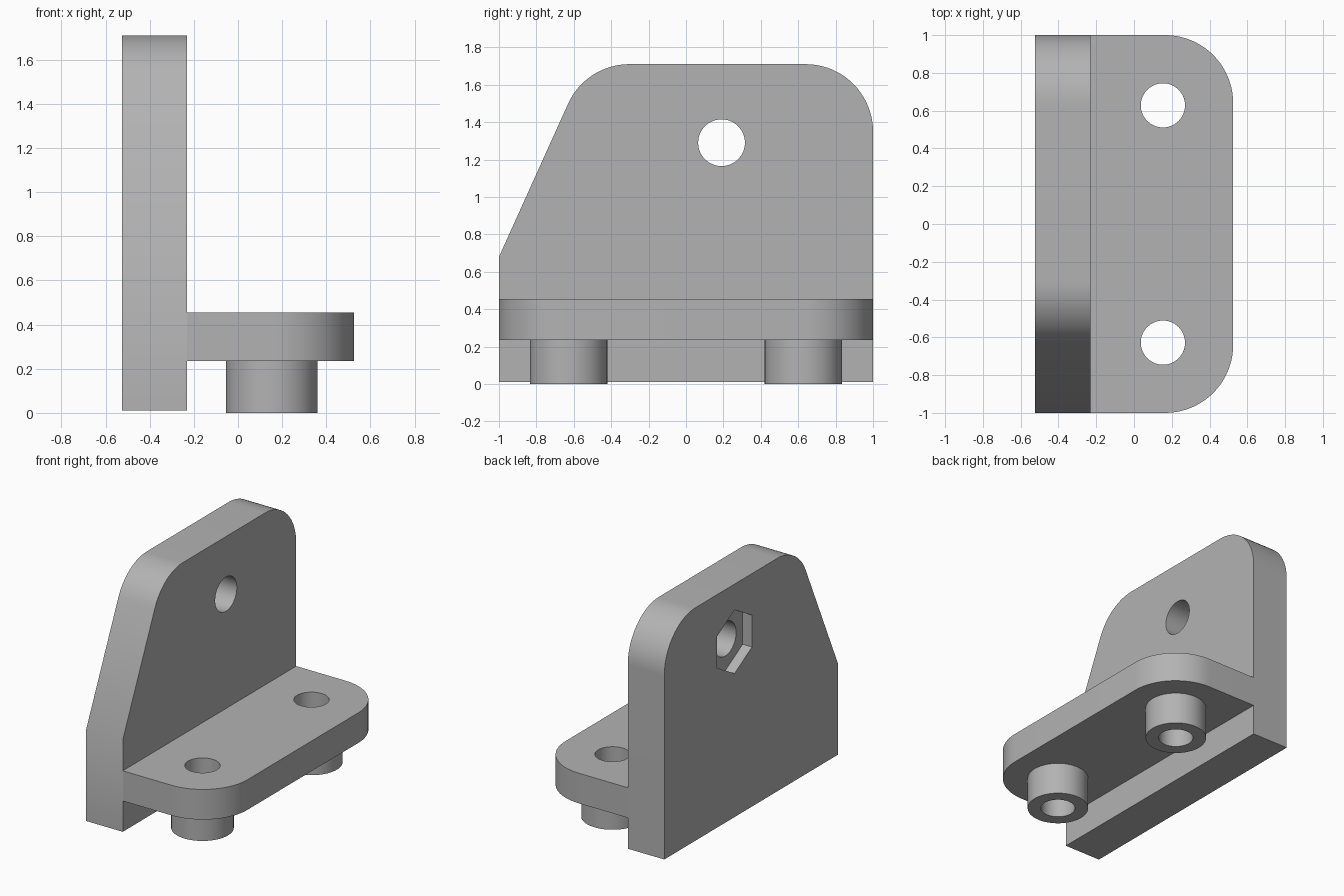
import bpy, bmesh
from math import pi, tau, cos, sin
from mathutils import Vector, Matrix

cube = bpy.data.objects.get("Cube")
if cube:
    bpy.data.objects.remove(cube, do_unlink=True)

grey = bpy.data.materials.new("light grey")
grey.use_nodes = True
colour = (0.45, 0.45, 0.45, 1)
grey.diffuse_color = colour
grey.node_tree.nodes["Principled BSDF"].inputs["Base Color"].default_value = colour

CORNER = 0.36


def rounded(points, steps=20):
    """Outline from (u, v, radius) corners, with each nonzero radius turned into an arc."""
    out = []
    for i, (u, v, r) in enumerate(points):
        p = Vector((u, v))
        if not r:
            out.append(p)
            continue
        a = (Vector(points[i - 1][:2]) - p).normalized()
        b = (Vector(points[(i + 1) % len(points)][:2]) - p).normalized()
        half = a.angle(b) / 2
        centre = p + (a + b).normalized() * (r / sin(half))
        start = p + a * (r * cos(half) / sin(half)) - centre
        sweep = start.angle_signed(p + b * (r * cos(half) / sin(half)) - centre)
        for k in range(steps + 1):
            t = -sweep * k / steps
            out.append(centre + Matrix.Rotation(t, 2) @ start)
    return out


def ring(u, v, r, n=64, turn=0.0):
    return [Vector((u + r * cos(turn + tau * k / n), v + r * sin(turn + tau * k / n)))
            for k in range(n)]


def prism(name, outline, low, high, axis):
    """Extrude an outline along x (outline in y, z) or z (outline in x, y)."""
    bm = bmesh.new()
    place = (lambda p: (low, p.x, p.y)) if axis == "x" else (lambda p: (p.x, p.y, low))
    face = bm.faces.new([bm.verts.new(place(p)) for p in outline])
    move = Vector((high - low, 0, 0)) if axis == "x" else Vector((0, 0, high - low))
    top = bmesh.ops.extrude_face_region(bm, geom=[face])["geom"]
    bmesh.ops.translate(bm, vec=move, verts=[g for g in top if isinstance(g, bmesh.types.BMVert)])
    bmesh.ops.recalc_face_normals(bm, faces=bm.faces)
    mesh = bpy.data.meshes.new(name)
    bm.to_mesh(mesh)
    bm.free()
    mesh.materials.append(grey)
    obj = bpy.data.objects.new(name, mesh)
    bpy.context.collection.objects.link(obj)
    return obj


def finish(obj, cutters):
    """Cut the holes, then smooth the curved walls."""
    bpy.ops.object.select_all(action="DESELECT")
    bpy.context.view_layer.objects.active = obj
    obj.select_set(True)
    for cutter in cutters:
        mod = obj.modifiers.new("hole", "BOOLEAN")
        mod.operation, mod.solver, mod.object = "DIFFERENCE", "EXACT", cutter
        bpy.ops.object.modifier_apply(modifier=mod.name)
    bpy.ops.object.shade_smooth_by_angle(angle=pi / 6)


# Upright plate with one sloped edge, a bolt hole and a hexagonal nut pocket
plate = prism("upright_plate", rounded([
    (-1, 0.01, 0), (1, 0.01, 0), (1, 1.71, CORNER), (-0.535, 1.71, CORNER), (-1, 0.68, 0),
]), -0.525, -0.23, "x")
bolt = prism("bolt_cutter", ring(0.19, 1.29, 0.125), -1, 0, "x")
nut = prism("nut_cutter", ring(0.19, 1.29, 0.232, 6, pi / 2), -0.6, -0.45, "x")
finish(plate, [bolt, nut])

# Flange with two rounded outer corners
flange = prism("flange", rounded([
    (-0.23, -1, 0), (0.525, -1, CORNER), (0.525, 1, CORNER), (-0.23, 1, 0),
]), 0.235, 0.455, "z")

# Hollow bosses under the flange, in line with its screw holes
screws = []
for side, y in (("front", -0.628), ("back", 0.628)):
    screw = prism(side + "_screw_cutter", ring(0.153, y, 0.117), -0.2, 0.7, "z")
    boss = prism(side + "_boss", ring(0.153, y, 0.207), 0, 0.235, "z")
    finish(boss, [screw])
    screws.append(screw)
finish(flange, screws)

for cutter in [bolt, nut] + screws:
    bpy.data.objects.remove(cutter, do_unlink=True)
